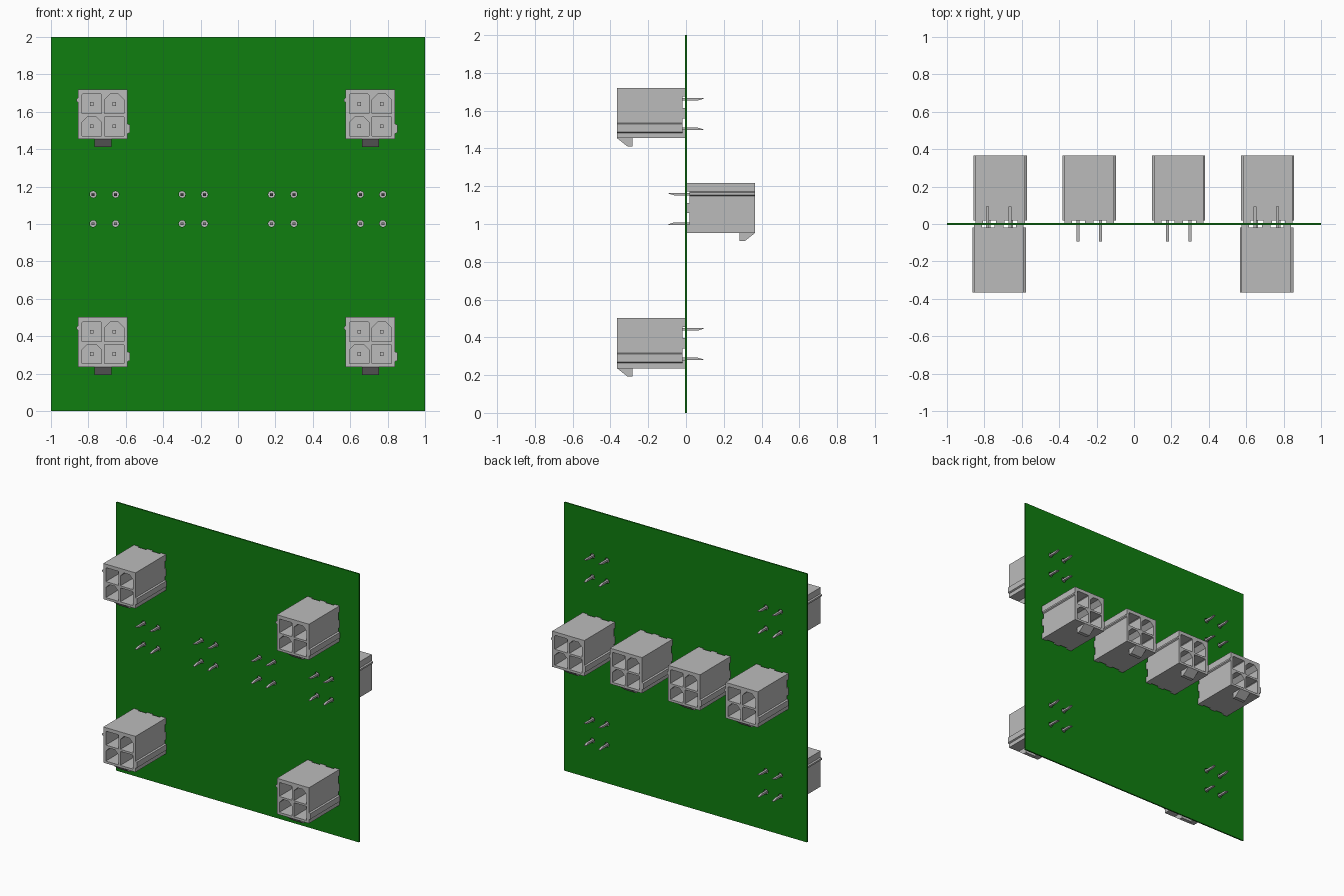
import bpy, bmesh, math
from mathutils import Matrix

if "Cube" in bpy.data.objects:
    bpy.data.objects.remove(bpy.data.objects["Cube"], do_unlink=True)


def material(name, rgb):
    m = bpy.data.materials.new(name)
    m.use_nodes = True
    m.diffuse_color = (*rgb, 1)
    m.node_tree.nodes["Principled BSDF"].inputs["Base Color"].default_value = (*rgb, 1)
    return m


GREEN = material("board green", (0.005, 0.21, 0.005))
GREY = material("light grey", (0.5, 0.5, 0.5))


def prism(bm, outline, a, b, axis="y"):
    """Extrude an outline from a to b: (x, z) points along y, or (y, z) points along x."""
    def place(p, t):
        return (p[0], t, p[1]) if axis == "y" else (t, p[0], p[1])
    ends = [[bm.verts.new(place(p, t)) for p in outline] for t in (a, b)]
    n = len(outline)
    faces = [bm.faces.new(ends[0]), bm.faces.new(ends[1][::-1])]
    for i in range(n):
        j = (i + 1) % n
        faces.append(bm.faces.new((ends[0][j], ends[0][i], ends[1][i], ends[1][j])))
    bmesh.ops.recalc_face_normals(bm, faces=faces)


def rect(x0, x1, z0, z1):
    return [(x0, z0), (x1, z0), (x1, z1), (x0, z1)]


def finish(bm, name, mat):
    mesh = bpy.data.meshes.new(name)
    bm.to_mesh(mesh)
    bm.free()
    mesh.materials.append(mat)
    return mesh


def add(name, mesh, loc=(0, 0, 0), turn=0):
    ob = bpy.data.objects.new(name, mesh)
    ob.location = loc
    ob.rotation_euler.z = turn
    bpy.context.collection.objects.link(ob)
    return ob


def cut(ob, cutter):
    """Subtract the cutter, bake the result and remove the cutter."""
    cutter.hide_render = True
    mod = ob.modifiers.new("cut", "BOOLEAN")
    mod.operation = "DIFFERENCE"
    mod.solver = "EXACT"
    mod.object = cutter
    bpy.context.view_layer.objects.active = ob
    bpy.ops.object.modifier_apply(modifier=mod.name)
    bpy.data.objects.remove(cutter, do_unlink=True)


# Connector layout: x centre, bottom z, rotation (front side 0, rear side half turn)
W, H, D, SEAT = 0.1325, 0.266, 0.365, 0.018
PIN_X, PIN_Z = 0.06, (0.05, 0.206)
CELL_Z = (0.069, 0.188)
LAYOUT = [(x, z, 0) for z in (1.454, 0.236) for x in (-0.722, 0.708)]
LAYOUT += [(x, 0.952, math.pi) for x in (-0.7145, -0.239, 0.239, 0.7145)]

# Circuit board with a drilled hole for each pin
bm = bmesh.new()
prism(bm, rect(-1, 1, 0, 2), -0.005, 0.005)
board = add("circuit_board", finish(bm, "circuit_board", GREEN))
bm = bmesh.new()
for x, z, _ in LAYOUT:
    for dx in (-PIN_X, PIN_X):
        for dz in PIN_Z:
            ring = [(x + dx + 0.018 * math.cos(k * math.pi / 6),
                     z + dz + 0.018 * math.sin(k * math.pi / 6)) for k in range(12)]
            prism(bm, ring, -0.02, 0.02)
cut(board, add("drill_cutter", finish(bm, "drill_cutter", GREEN)))

# Housing shell: outline with a wide rib on one side and a small key on the other
bm = bmesh.new()
outline = [(-W, 0), (W, 0), (W, 0.029), (W + 0.011, 0.034), (W + 0.011, 0.076),
           (W, 0.081), (W, H), (-W, H), (-W, 0.220), (-W - 0.009, 0.214),
           (-W - 0.009, 0.202), (-W, 0.196)]
prism(bm, outline, -D, -SEAT)
shell = add("housing", finish(bm, "housing", GREY))

# Four terminal cells, alternating square and chamfered tops
bm = bmesh.new()
for i, cx in enumerate((-PIN_X, PIN_X)):
    for j, cz in enumerate(CELL_Z):
        r, c = 0.052, (0.03 if i == j else 0.004)
        prism(bm, [(cx - r, cz - r), (cx + r, cz - r), (cx + r, cz + r - c),
                   (cx + r - c, cz + r), (cx - r + c, cz + r), (cx - r, cz + r - c)],
              -D - 0.05, -0.07)
cut(shell, add("cell_cutter", finish(bm, "cell_cutter", GREY)))

# Latch ramp under the mouth and standoff feet against the board
bm = bmesh.new()
bm.from_mesh(shell.data)
prism(bm, [(-D, 0), (-0.31, -0.043), (-0.283, -0.043), (-0.283, 0)], -0.046, 0.046, "x")
for x0, x1 in ((-W, -0.092), (-0.023, 0.023), (0.092, W)):
    for z0, z1 in ((0, 0.045), (0.105, 0.16), (0.22, H)):
        prism(bm, rect(x0, x1, z0, z1), -SEAT, -0.005)
housing_mesh = finish(bm, "connector_housing", GREY)
bpy.data.objects.remove(shell, do_unlink=True)

# Pins: contact inside each cell and a tapered tail through the board
bm = bmesh.new()
for cx in (-PIN_X, PIN_X):
    for cz, pz, s in zip(CELL_Z, PIN_Z, (-1, 1)):
        prism(bm, rect(cx - 0.01, cx + 0.01, cz - 0.01, cz + 0.01), -0.28, -0.07)
        tail = [(-0.03, -0.007), (0.06, -0.007), (0.093, 0.003), (0.093, 0.007), (-0.03, 0.007)]
        prism(bm, [(y, pz + s * z) for y, z in tail], cx - 0.008, cx + 0.008, "x")
pin_mesh = finish(bm, "connector_pins", GREY)

# Place the connectors on both sides of the board
for i, (x, z, turn) in enumerate(LAYOUT):
    side = "rear" if turn else "front"
    add(f"{side}_connector_housing_{i + 1}", housing_mesh, (x, 0, z), turn)
    add(f"{side}_connector_pins_{i + 1}", pin_mesh, (x, 0, z), turn)
